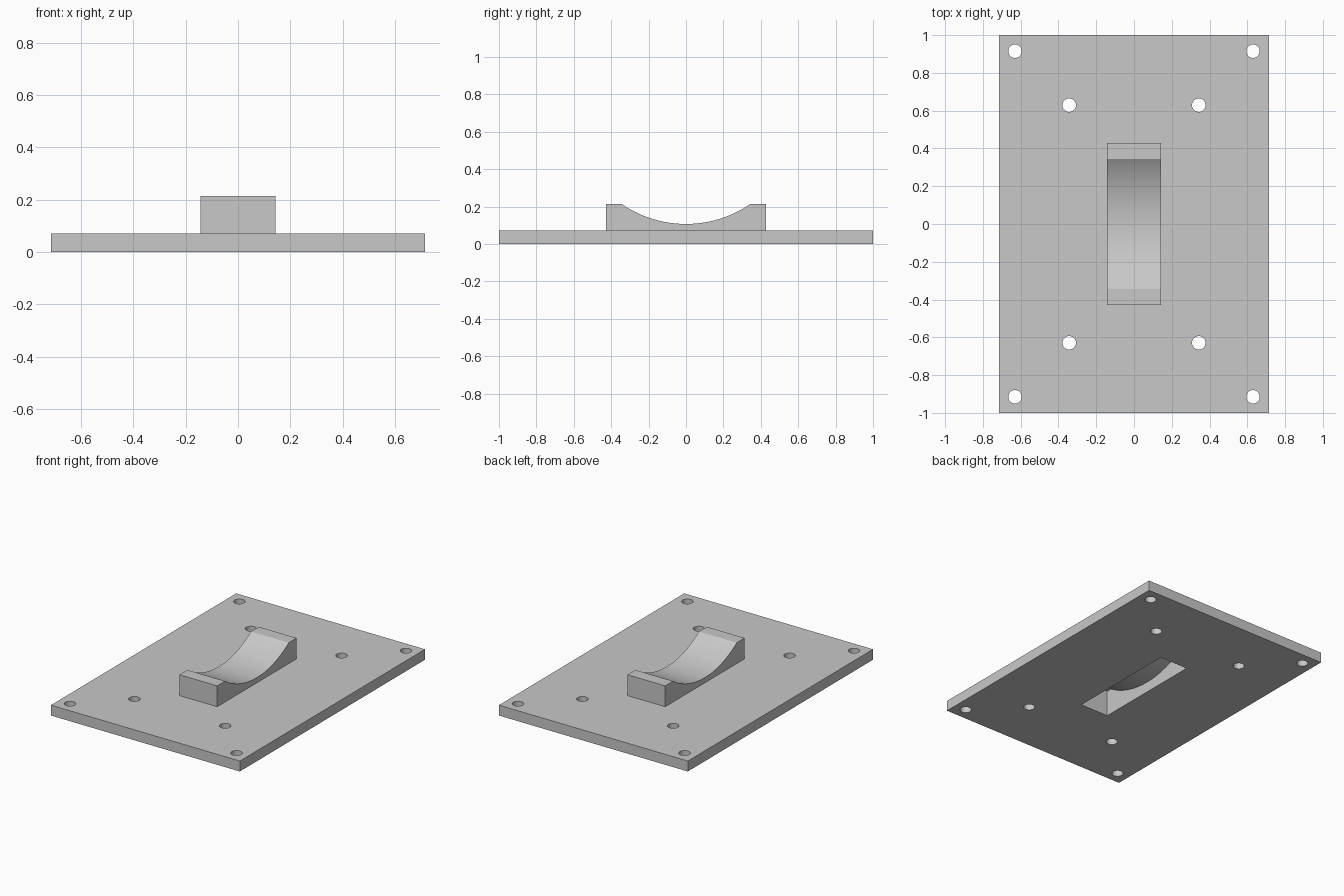
import bpy, bmesh, math

cube = bpy.data.objects.get("Cube")
if cube:
    bpy.data.objects.remove(cube, do_unlink=True)

U = 1 / 28                      # design unit: plate is 40 x 56 x 2 units
PLATE_TOP = 2 * U
ARC_CENTRE = 20 * U             # height of the saddle's arc axis

grey = bpy.data.materials.new("plain_grey")
grey.use_nodes = True
grey.diffuse_color = (0.58, 0.58, 0.58, 1)
grey.node_tree.nodes["Principled BSDF"].inputs["Base Color"].default_value = grey.diffuse_color


def prism(name, outline, half_width):
    """Extrude a (y, z) outline along x, centred on x = 0."""
    bm = bmesh.new()
    face = bm.faces.new([bm.verts.new((-half_width, y, z)) for y, z in outline])
    grown = bmesh.ops.extrude_face_region(bm, geom=[face])
    moved = [g for g in grown["geom"] if isinstance(g, bmesh.types.BMVert)]
    bmesh.ops.translate(bm, verts=moved, vec=(2 * half_width, 0, 0))
    bmesh.ops.recalc_face_normals(bm, faces=bm.faces)
    mesh = bpy.data.meshes.new(name)
    bm.to_mesh(mesh)
    bm.free()
    mesh.materials.append(grey)
    obj = bpy.data.objects.new(name, mesh)
    bpy.context.collection.objects.link(obj)
    return obj


def saddle_outline(half_length, bottom, top, radius, steps=40):
    """Box side view whose top is scooped out by a circular arc."""
    reach = math.acos((ARC_CENTRE - top) / radius)
    arc = []
    for i in range(steps + 1):
        a = reach * (1 - 2 * i / steps)
        arc.append((radius * math.sin(a), ARC_CENTRE - radius * math.cos(a)))
    return [(-half_length, bottom), (half_length, bottom), (half_length, top),
            *arc, (-half_length, top)]


def combine(target, other, operation):
    mod = target.modifiers.new(operation.lower(), "BOOLEAN")
    mod.operation = operation
    mod.solver = "EXACT"
    mod.object = other
    bpy.context.view_layer.objects.active = target
    bpy.ops.object.modifier_apply(modifier=mod.name)
    bpy.data.objects.remove(other, do_unlink=True)


# Base plate
plate = prism("saddle_mounting_plate",
              [(-1, 0), (1, 0), (1, PLATE_TOP), (-1, PLATE_TOP)], 20 * U)

# Raised saddle block, rooted in the plate
block = prism("saddle_block", saddle_outline(12 * U, U, 6 * U, 17 * U), 4 * U)
combine(plate, block, "UNION")

# Hollow underneath, leaving a one-unit wall
hollow = prism("hollow_cutter", saddle_outline(11 * U, -U, 5 * U, 18 * U), 3 * U)
combine(plate, hollow, "DIFFERENCE")

# Screw holes: outer corners and inner set
for x, y in ((0.63, 0.915), (0.343, 0.629)):
    for sx in (-1, 1):
        for sy in (-1, 1):
            bpy.ops.mesh.primitive_cylinder_add(
                vertices=40, radius=U, depth=8 * U, location=(sx * x, sy * y, U))
            hole = bpy.context.object
            hole.data.materials.append(grey)
            combine(plate, hole, "DIFFERENCE")

# Smooth the arcs and holes, keep the corners sharp
bpy.ops.object.select_all(action="DESELECT")
plate.select_set(True)
bpy.context.view_layer.objects.active = plate
bpy.ops.object.shade_smooth_by_angle(angle=math.radians(20))
